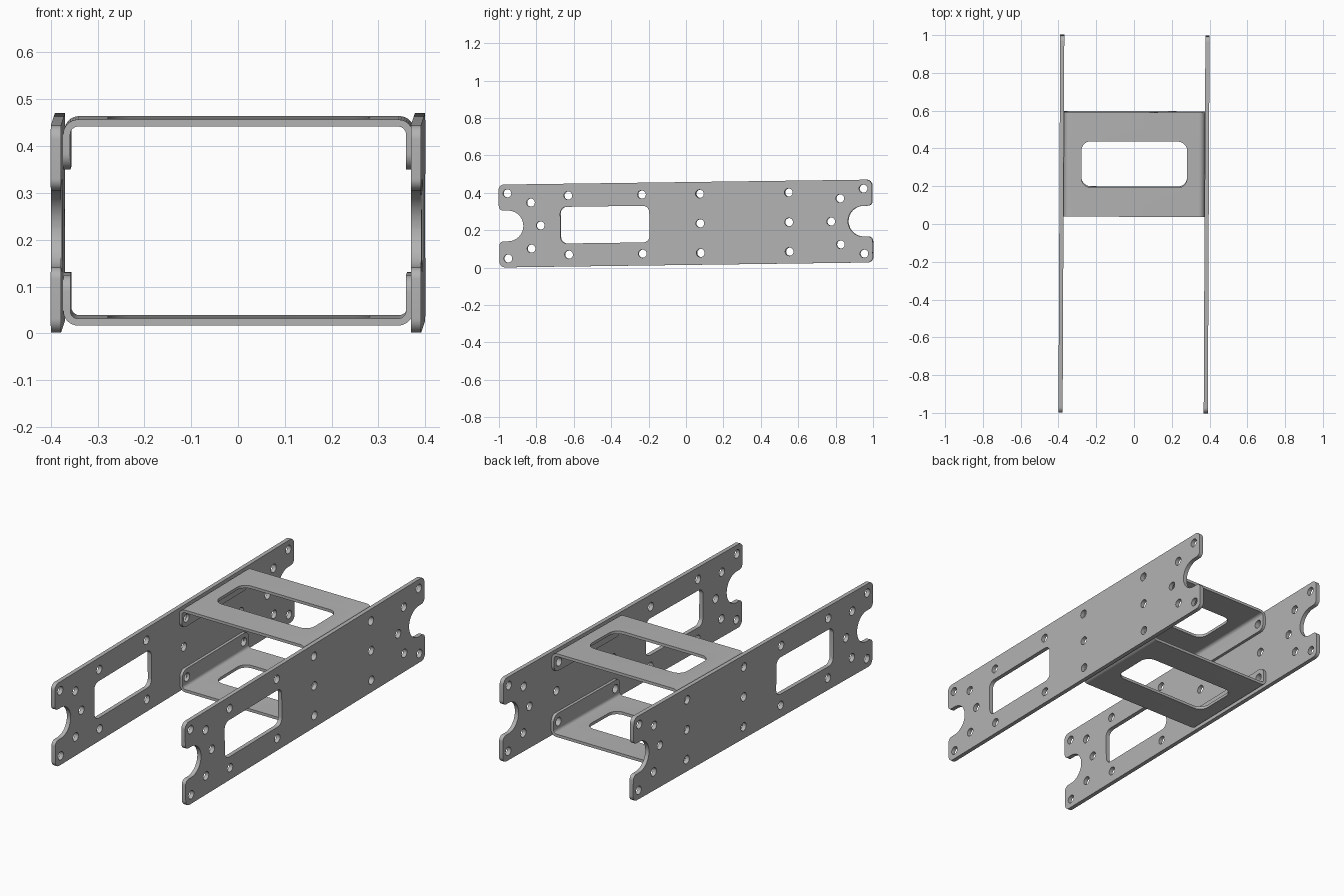
import bpy, bmesh
from math import sin, cos, pi
from mathutils import Matrix, Vector

cube = bpy.data.objects.get("Cube")
if cube:
    bpy.data.objects.remove(cube)

grey = bpy.data.materials.new("grey metal")
grey.use_nodes = True
colour = (0.45, 0.45, 0.45, 1)
grey.diffuse_color = colour
grey.node_tree.nodes["Principled BSDF"].inputs["Base Color"].default_value = colour

# The whole frame sits with a very slight pitch and yaw
FRAME = (Matrix.Translation((0, 0, 0.236)) @ Matrix.Rotation(-0.0045, 4, "Z")
         @ Matrix.Rotation(0.0135, 4, "X"))
# Maps a flat drawing (x, y, thickness) to a side plate (y, z, x)
UPRIGHT = Matrix(((0, 0, 1, 0), (1, 0, 0, 0), (0, 1, 0, 0), (0, 0, 0, 1)))
HOLE = 0.022


def fillet(corners, steps=10):
    """Round the right-angled corners (x, y, radius) of a closed outline."""
    points = []
    for i, (x, y, r) in enumerate(corners):
        p = Vector((x, y))
        a = (Vector(corners[i - 1][:2]) - p).normalized()
        b = (Vector(corners[(i + 1) % len(corners)][:2]) - p).normalized()
        for k in range(steps + 1):
            t = pi / 2 * k / steps
            points.append(p + r * (a + b - b * cos(t) - a * sin(t)))
    return points


def rounded_rect(cx, cy, hx, hy, r):
    signs = ((1, 1), (-1, 1), (-1, -1), (1, -1))
    return fillet([(cx + sx * hx, cy + sy * hy, r) for sx, sy in signs])


def circle(cx, cy, r=HOLE, n=28):
    return [Vector((cx + r * cos(2 * pi * k / n), cy + r * sin(2 * pi * k / n)))
            for k in range(n)]


def sheet(loops, thickness):
    """Flat sheet from an outline followed by its cut-outs, as a bmesh."""
    curve = bpy.data.curves.new("sheet_drawing", "CURVE")
    curve.dimensions = "2D"
    curve.fill_mode = "BOTH"
    curve.extrude = thickness / 2
    for loop in loops:
        spline = curve.splines.new("POLY")
        spline.points.add(len(loop) - 1)
        for point, p in zip(spline.points, loop):
            point.co = (p.x, p.y, 0, 1)
        spline.use_cyclic_u = True
    drawing = bpy.data.objects.new("sheet_drawing", curve)
    bpy.context.collection.objects.link(drawing)
    bpy.context.view_layer.update()
    mesh = bpy.data.meshes.new_from_object(
        drawing.evaluated_get(bpy.context.evaluated_depsgraph_get()))
    bm = bmesh.new()
    bm.from_mesh(mesh)
    bmesh.ops.remove_doubles(bm, verts=bm.verts, dist=0.00005)
    bpy.data.objects.remove(drawing)
    bpy.data.curves.remove(curve)
    bpy.data.meshes.remove(mesh)
    return bm


def finish(bm, name, matrix):
    bmesh.ops.recalc_face_normals(bm, faces=bm.faces)
    mesh = bpy.data.meshes.new(name)
    bm.to_mesh(mesh)
    bm.free()
    mesh.materials.append(grey)
    obj = bpy.data.objects.new(name, mesh)
    bpy.context.collection.objects.link(obj)
    obj.matrix_world = FRAME @ matrix
    bpy.ops.object.select_all(action="DESELECT")
    obj.select_set(True)
    bpy.context.view_layer.objects.active = obj
    bpy.ops.object.shade_smooth_by_angle(angle=0.6)


# Side plates: notched ends, one window and rows of bolt holes
L, H, NOTCH, LIP = 0.998, 0.2215, 0.868, 0.082
half_end = [(L, H, 0.03), (L, LIP, 0.025), (NOTCH, LIP, 0.0819)]
right_end = half_end + [(x, -y, r) for x, y, r in reversed(half_end)]
outline = fillet(right_end + [(-x, -y, r) for x, y, r in right_end])
window = rounded_rect(-0.432, 0, 0.238, 0.098, 0.035)

bolts = [(s * x, t * z) for s in (1, -1) for t in (1, -1)
         for x, z in ((0.952, 0.174), (0.827, 0.123))]
bolts += [(x, t * 0.158) for x in (-0.627, -0.233, 0.077, 0.552) for t in (1, -1)]
bolts += [(x, 0) for x in (-0.777, 0.077, 0.552, 0.777)]

for name, side in (("left_plate", 1), ("right_plate", -1)):
    bm = sheet([outline, window] + [circle(*b) for b in bolts], 0.022)
    finish(bm, name, Matrix.Translation((side * 0.3845, 0, 0)) @ UPRIGHT)

# Cross brackets: a flat sheet folded down at both sides
THICK, OUTER, RADIUS = 0.015, 0.3735, 0.024
TOP, FLANGE_END, CENTRE = 0.22, 0.1125, 0.318
FLAT = OUTER - RADIUS - THICK / 2
ARC = RADIUS * pi / 2
FOLD_Z = TOP - THICK / 2 - RADIUS
REACH = FLAT + ARC + FOLD_Z - FLANGE_END


def fold(v):
    side = 1 if v.x > 0 else -1
    run = abs(v.x) - FLAT
    if run <= 0:
        return Vector((v.x, v.y, v.z + FOLD_Z + RADIUS))
    t = min(run / RADIUS, pi / 2)
    r = RADIUS + v.z
    return Vector((side * (FLAT + r * sin(t)), v.y,
                   FOLD_Z + r * cos(t) - max(run - ARC, 0)))


bolt_u = FLAT + ARC + FOLD_Z - 0.158
for name, turn in (("top_bracket", 0), ("bottom_bracket", pi)):
    loops = [rounded_rect(0, 0, REACH, 0.277, 0.035),
             rounded_rect(0, 0, 0.28, 0.122, 0.05)]
    loops += [circle(s * bolt_u, y) for s in (1, -1) for y in (0.236, -0.239)]
    bm = sheet(loops, THICK)
    for s in (1, -1):
        for k in range(9):
            bmesh.ops.bisect_plane(
                bm, geom=bm.verts[:] + bm.edges[:] + bm.faces[:], dist=0.00001,
                plane_co=(s * (FLAT + ARC * k / 8), 0, 0), plane_no=(1, 0, 0))
    for v in bm.verts:
        v.co = fold(v.co)
        if turn:
            v.co.z = -v.co.z
    finish(bm, name, Matrix.Translation((0, CENTRE, 0)))
